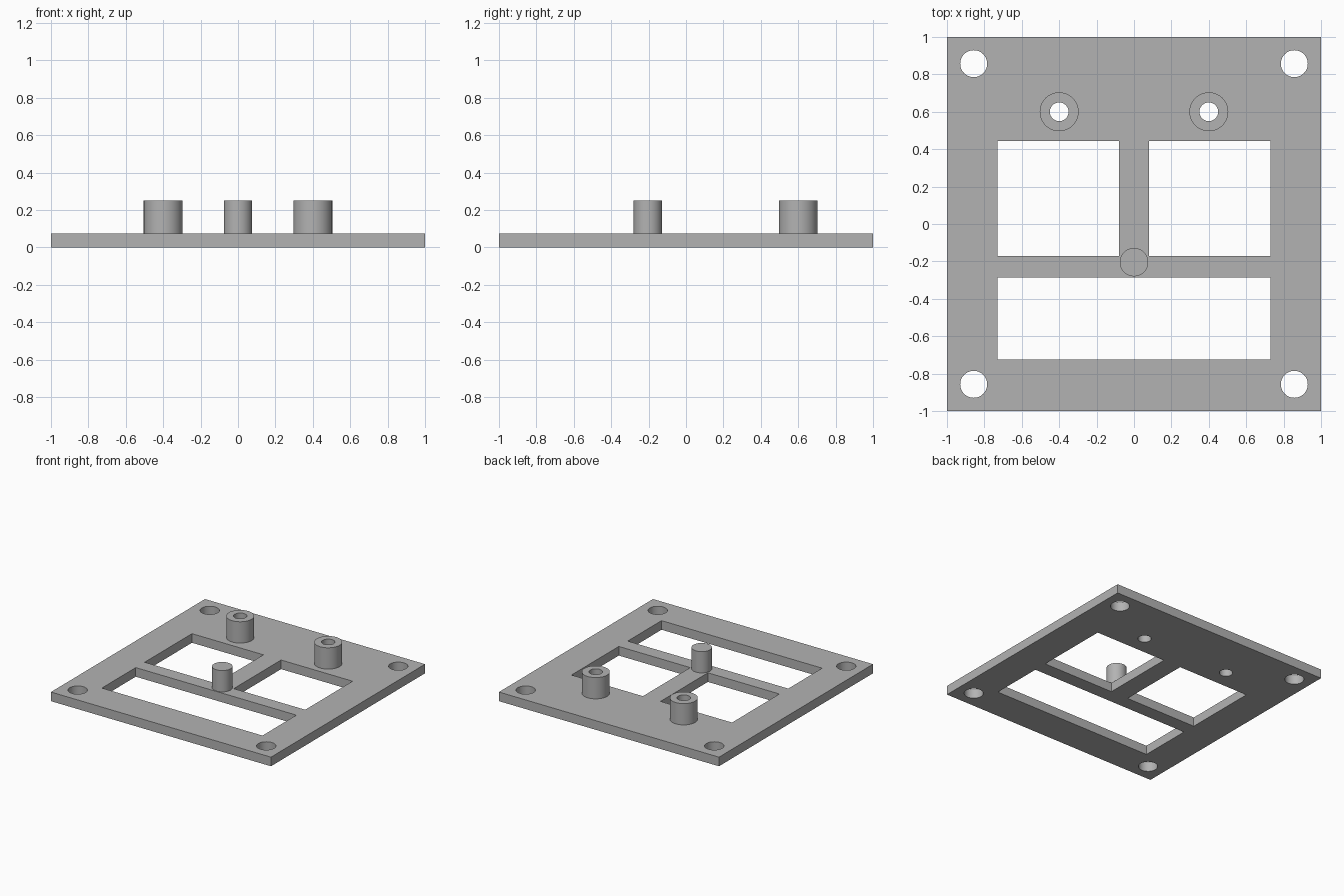
import bpy
import bmesh
from math import radians
from mathutils import Matrix

if "Cube" in bpy.data.objects:
    bpy.data.objects.remove(bpy.data.objects["Cube"])

PLATE_H = 0.075
TOP = 0.25
SIDES = 64

grey = bpy.data.materials.new("light grey")
grey.use_nodes = True
grey.diffuse_color = (0.45, 0.45, 0.45, 1)
grey.node_tree.nodes["Principled BSDF"].inputs["Base Color"].default_value = grey.diffuse_color


def add_box(bm, x0, x1, y0, y1, z0, z1):
    place = Matrix.Translation(((x0 + x1) / 2, (y0 + y1) / 2, (z0 + z1) / 2))
    size = Matrix.Diagonal((x1 - x0, y1 - y0, z1 - z0, 1))
    bmesh.ops.create_cube(bm, size=1, matrix=place @ size)


def add_cylinder(bm, x, y, r, z0, z1):
    bmesh.ops.create_cone(bm, cap_ends=True, segments=SIDES, radius1=r, radius2=r,
                          depth=z1 - z0, matrix=Matrix.Translation((x, y, (z0 + z1) / 2)))


def make_object(name, bm):
    mesh = bpy.data.meshes.new(name)
    bm.to_mesh(mesh)
    bm.free()
    mesh.materials.append(grey)
    obj = bpy.data.objects.new(name, mesh)
    bpy.context.collection.objects.link(obj)
    return obj


def select_only(obj):
    bpy.ops.object.select_all(action='DESELECT')
    obj.select_set(True)
    bpy.context.view_layer.objects.active = obj


def cut(obj, cutter):
    select_only(obj)
    mod = obj.modifiers.new("openings", 'BOOLEAN')
    mod.operation = 'DIFFERENCE'
    mod.solver = 'EXACT'
    mod.object = cutter
    bpy.ops.object.modifier_apply(modifier=mod.name)


def smooth(obj):
    select_only(obj)
    bpy.ops.object.shade_smooth_by_angle(angle=radians(30))


# Cutter: two upper windows, one wide window, corner holes and boss bores
bm = bmesh.new()
LOW, HIGH = -0.1, 0.4
add_box(bm, -0.73, 0.73, -0.725, -0.285, LOW, HIGH)
for side in (-1, 1):
    inner, outer = sorted((side * 0.08, side * 0.73))
    add_box(bm, inner, outer, -0.17, 0.445, LOW, HIGH)
    add_cylinder(bm, side * 0.4, 0.6, 0.05, LOW, HIGH)
    for end in (-1, 1):
        add_cylinder(bm, side * 0.857, end * 0.857, 0.072, LOW, HIGH)
cutter = make_object("opening_cutter", bm)
cutter.hide_render = True

# Base plate
bm = bmesh.new()
add_box(bm, -1, 1, -1, 1, 0, PLATE_H)
plate = make_object("base_plate", bm)
cut(plate, cutter)
smooth(plate)

# Hollow bosses
for name, side in (("left_boss", 1), ("right_boss", -1)):
    bm = bmesh.new()
    add_cylinder(bm, side * 0.4, 0.6, 0.104, PLATE_H, TOP)
    boss = make_object(name, bm)
    cut(boss, cutter)
    smooth(boss)

# Solid centre peg
bm = bmesh.new()
add_cylinder(bm, 0, -0.204, 0.076, PLATE_H, TOP)
smooth(make_object("centre_peg", bm))

bpy.data.objects.remove(cutter)
